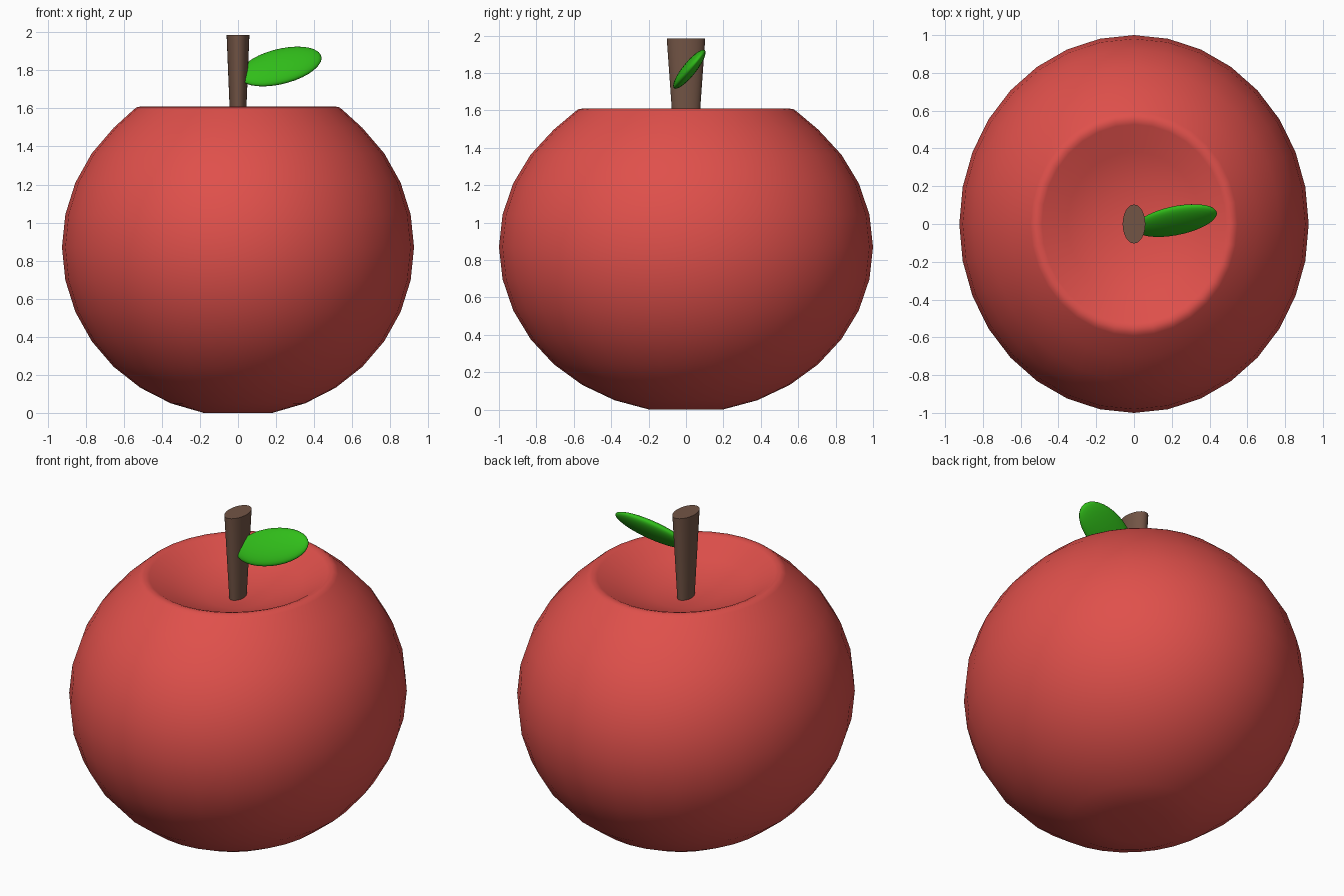
import bpy, bmesh, math
from mathutils import Vector, Matrix

if "Cube" in bpy.data.objects:
    bpy.data.objects.remove(bpy.data.objects["Cube"])


def finish(name, bm, color, angle=None):
    """Turn a bmesh into a smooth, coloured object."""
    bmesh.ops.recalc_face_normals(bm, faces=bm.faces[:])
    me = bpy.data.meshes.new(name)
    bm.to_mesh(me)
    bm.free()
    ob = bpy.data.objects.new(name, me)
    bpy.context.collection.objects.link(ob)
    mat = bpy.data.materials.new(name + "_colour")
    mat.diffuse_color = (*color, 1)
    mat.use_nodes = True
    mat.node_tree.nodes["Principled BSDF"].inputs["Base Color"].default_value = mat.diffuse_color
    me.materials.append(mat)
    bpy.ops.object.select_all(action='DESELECT')
    ob.select_set(True)
    bpy.context.view_layer.objects.active = ob
    if angle:
        bpy.ops.object.shade_smooth_by_angle(angle=math.radians(angle))
    else:
        bpy.ops.object.shade_smooth()
    return ob


def lathe(profile, sx, sy, sides=32):
    """Rings of (radius, z), elliptical in plan; radius 0 makes a pole."""
    bm = bmesh.new()
    rings = []
    for r, z in profile:
        n = sides if r > 0 else 1
        rings.append([bm.verts.new((r * sx * math.cos(2 * math.pi * i / n),
                                    r * sy * math.sin(2 * math.pi * i / n), z))
                      for i in range(n)])
    for a, b in zip(rings, rings[1:]):
        for i in range(sides):
            j = (i + 1) % sides
            quad = [a[i % len(a)], a[j % len(a)], b[j % len(b)], b[i % len(b)]]
            bm.faces.new(list(dict.fromkeys(quad)))
    return bm


# fruit body: 16-ring ellipsoid with both caps folded inward
MID, RZ = 0.87, 0.887
ring = lambda k: (math.cos(math.radians(k * 11.25)),
                  MID + RZ * math.sin(math.radians(k * 11.25)))
rim_z = ring(5)[1]
body = [(0, 0.017)] + [ring(k) for k in range(-7, 5)]
body += [(0.592, 1.594), (0.575, 1.606), (0.55, 1.61), (0.527, 1.603)]
body += [(ring(k)[0], 2 * rim_z - ring(k)[1]) for k in (6, 7)]
body += [(0, 2 * rim_z - MID - RZ)]
finish("fruit_body", lathe(body, 0.925, 1.0), (0.74, 0.08, 0.07))

# tapered oval stem standing in the dimple
stem = [(0, 1.45), (0.63, 1.45), (1.0, 1.985), (0, 1.985)]
finish("stem", lathe(stem, 0.06, 0.103), (0.17, 0.09, 0.06), 40)

# leaf: thin tilted ellipsoid
long_axis = Vector((1, 0.237, 0.28)).normalized()
wide_axis = Vector((-0.367, 0.616, 0.788)).normalized()
thin_axis = long_axis.cross(wide_axis).normalized()
rot = Matrix((long_axis, wide_axis, thin_axis)).transposed().to_4x4()
bm = bmesh.new()
bmesh.ops.create_uvsphere(
    bm, u_segments=32, v_segments=16, radius=1,
    matrix=Matrix.Translation((0.222, 0.018, 1.82)) @ rot
    @ Matrix.Diagonal((0.228, 0.112, 0.036, 1)))
finish("leaf", bm, (0.03, 0.51, 0.01))
